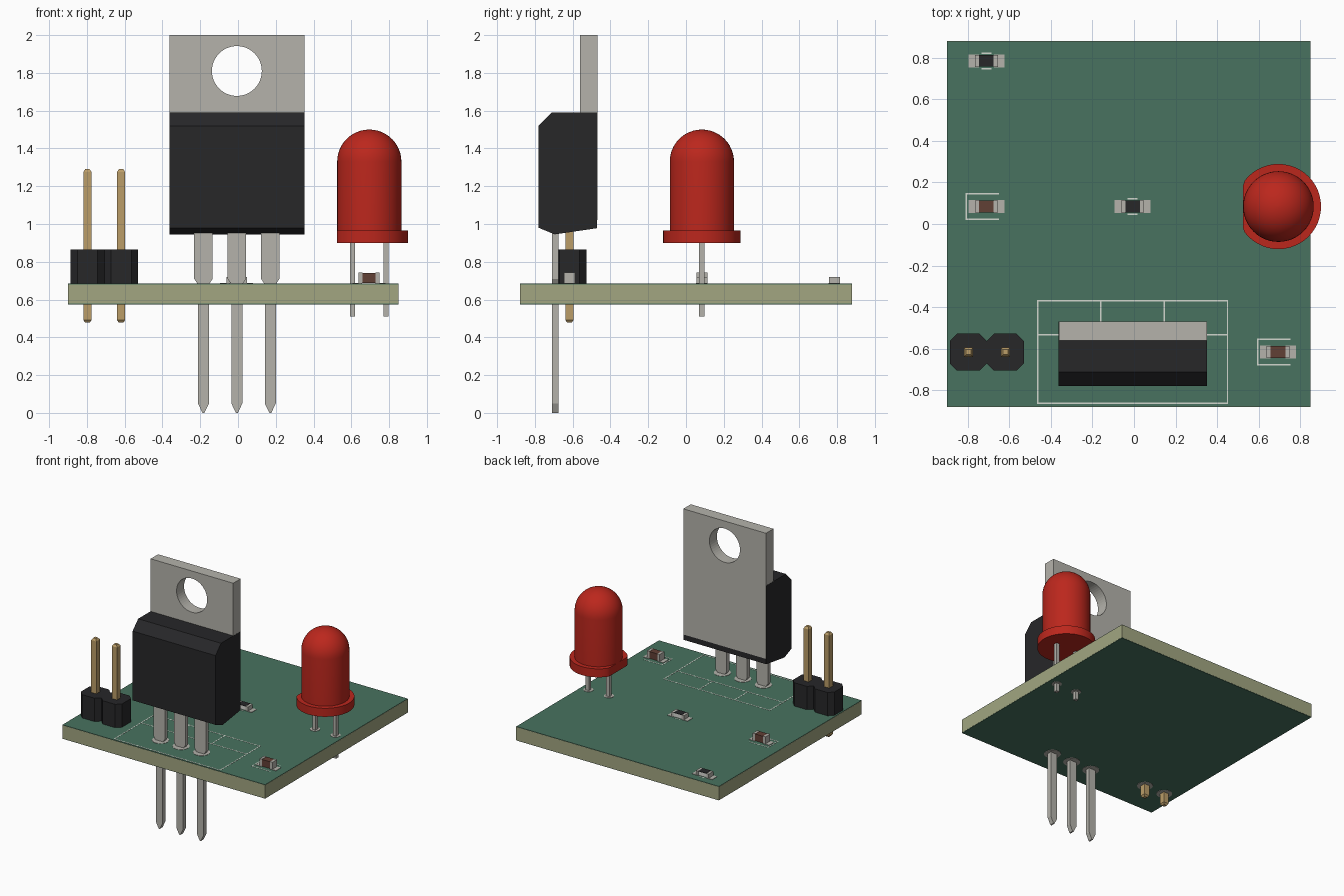
import bpy, bmesh, math

if "Cube" in bpy.data.objects:
    bpy.data.objects.remove(bpy.data.objects["Cube"])


def material(name, r, g, b):
    m = bpy.data.materials.new(name)
    m.diffuse_color = (r, g, b, 1)
    m.use_nodes = True
    m.node_tree.nodes["Principled BSDF"].inputs["Base Color"].default_value = m.diffuse_color
    return m


GREEN = material("solder_mask", 0.065, 0.17, 0.115)
CORE = material("board_core", 0.36, 0.38, 0.22)
BLACK = material("black_plastic", 0.02, 0.02, 0.022)
METAL = material("tinned_metal", 0.46, 0.45, 0.41)
GOLD = material("gold_pin", 0.50, 0.34, 0.14)
RED = material("red_lens", 0.50, 0.02, 0.012)
BROWN = material("ceramic_brown", 0.12, 0.05, 0.035)
WHITE = material("white_ceramic", 0.7, 0.7, 0.66)
SILK = material("white_ink", 0.65, 0.68, 0.62)


def finish(name, bm, mat):
    bmesh.ops.remove_doubles(bm, verts=bm.verts, dist=1e-5)
    bmesh.ops.recalc_face_normals(bm, faces=bm.faces)
    me = bpy.data.meshes.new(name)
    bm.to_mesh(me)
    bm.free()
    ob = bpy.data.objects.new(name, me)
    bpy.context.collection.objects.link(ob)
    if mat:
        me.materials.append(mat)
    return ob


def loft(name, rings, mat):
    """Skin a stack of equal-length point rings and cap both ends."""
    bm = bmesh.new()
    vs = [[bm.verts.new(p) for p in ring] for ring in rings]
    n = len(vs[0])
    for a, b in zip(vs, vs[1:]):
        for i in range(n):
            j = (i + 1) % n
            bm.faces.new((a[i], a[j], b[j], b[i]))
    bm.faces.new(vs[0])
    bm.faces.new(vs[-1])
    return finish(name, bm, mat)


def column(name, x, y, sections, mat):
    """Rectangular column from (half x, half y, z) sections."""
    return loft(name, [[(x + sx * hx, y + sy * hy, z)
                        for sx, sy in ((-1, -1), (1, -1), (1, 1), (-1, 1))]
                       for hx, hy, z in sections], mat)


def box(name, x0, x1, y0, y1, z0, z1, mat):
    hx, hy = (x1 - x0) / 2, (y1 - y0) / 2
    return column(name, x0 + hx, y0 + hy, [(hx, hy, z0), (hx, hy, z1)], mat)


def disc(name, x, y, r, z0, z1, mat, n=24):
    angles = [2 * math.pi * i / n for i in range(n)]
    return loft(name, [[(x + r * math.cos(a), y + r * math.sin(a), z) for a in angles]
                       for z in (z0, z1)], mat)


BOT, TOP = 0.575, 0.684   # outer faces of the board


def ring_pads(x, y, r):
    disc("solder_pad_top", x, y, r, TOP - 0.001, TOP + 0.002, METAL)
    disc("solder_pad_bottom", x, y, r, BOT - 0.002, BOT + 0.001, METAL)


def ink(x0, y0, x1, y1, w=0.0035):
    box("ink_line", min(x0, x1) - w, max(x0, x1) + w, min(y0, y1) - w, max(y0, y1) + w,
        TOP - 0.001, TOP + 0.001, SILK)


# Board core with green mask on both faces
box("board_core", -0.90, 0.85, -0.88, 0.88, BOT + 0.003, TOP - 0.003, CORE)
box("mask_top", -0.899, 0.849, -0.879, 0.879, TOP - 0.003, TOP, GREEN)
box("mask_bottom", -0.899, 0.849, -0.879, 0.879, BOT, BOT + 0.003, GREEN)

# Regulator: moulded body from a side profile
profile = [(-0.47, 1.59), (-0.712, 1.59), (-0.78, 1.52), (-0.78, 0.98),
           (-0.695, 0.945), (-0.47, 0.978)]
loft("regulator_body", [[(x, y, z) for y, z in profile] for x in (-0.363, 0.352)], BLACK)

# Regulator: metal tab with round mounting hole
tab = box("regulator_tab", -0.362, 0.351, -0.56, -0.468, 1.02, 2.0, METAL)
cutter = disc("hole_cutter", 0, 0, 0.132, -0.2, 0.2, METAL, 48)
cutter.rotation_euler.x = math.pi / 2
cutter.location = (-0.006, -0.515, 1.81)
cutter.hide_render = True
cutter.hide_set(True)
cut = tab.modifiers.new("hole", 'BOOLEAN')
cut.operation = 'DIFFERENCE'
cut.solver = 'EXACT'
cut.object = cutter

# Regulator: three stepped, pointed legs
for x in (-0.183, -0.006, 0.171):
    column("regulator_leg", x, -0.693,
           [(0.005, 0.017, 0), (0.029, 0.017, 0.05), (0.029, 0.017, 0.68),
            (0.049, 0.017, 0.71), (0.049, 0.017, 0.97)], METAL)
    ring_pads(x, -0.693, 0.06)

# Two-pin header
for x in (-0.797, -0.619):
    h, c = 0.089, 0.054
    octagon = [(h, -c), (h, c), (c, h), (-c, h), (-h, c), (-h, -c), (-c, -h), (c, -h)]
    loft("header_block", [[(x + u, -0.617 + v, z) for u, v in octagon]
                          for z in (TOP, 0.866)], BLACK)
    p, q = 0.022, 0.012
    column("header_pin", x, -0.617, [(q, q, 0.478), (p, p, 0.492), (p, p, 1.275),
                                     (q, q, 1.29)], GOLD)
    ring_pads(x, -0.617, 0.056)

# LED lens: lathed flange, barrel and dome; the flange has one flat side
LX, LY, R, N = 0.695, 0.084, 0.17, 48
outline = [(0.205, 0.90), (0.205, 0.966), (R, 0.966)]
outline += [(R * math.cos(t), 1.33 + R * math.sin(t))
            for t in [math.radians(7.4 * k) for k in range(12)]]
outline.append((0.004, 1.50))
lens = loft("led_lens", [[(LX + max(-R, r * math.cos(2 * math.pi * i / N)),
                           LY + r * math.sin(2 * math.pi * i / N), z) for i in range(N)]
                         for r, z in outline], RED)
bpy.context.view_layer.objects.active = lens
lens.select_set(True)
bpy.ops.object.shade_smooth_by_angle(angle=math.radians(30))

# LED leads and pads
for x in (0.606, 0.783):
    column("led_lead", x, LY, [(0.014, 0.014, 0.51), (0.014, 0.014, 0.91)], METAL)
    ring_pads(x, LY, 0.036)


# Surface-mount chips: pads, end caps and a coloured body
def chip(x, y, capacitor):
    kind = "capacitor" if capacitor else "resistor"
    z0, z1 = TOP + 0.003, (0.742 if capacitor else 0.719)
    for s in (-1, 1):
        a, b = sorted((x + s * 0.036, x + s * 0.087))
        box(kind + "_pad", a, b, y - 0.031, y + 0.031, TOP - 0.001, TOP + 0.003, METAL)
        a, b = sorted((x + s * 0.035, x + s * 0.055))
        box(kind + "_end", a, b, y - 0.029, y + 0.029, z0, z1, METAL)
    box(kind + "_body", x - 0.036, x + 0.036, y - 0.028, y + 0.028, z0, z1 - 0.002,
        BROWN if capacitor else WHITE)
    if capacitor:
        for v in (-0.061, 0.061):
            ink(x - 0.098, y + v, x + 0.057, y + v)
        ink(x - 0.098, y - 0.061, x - 0.098, y + 0.061)
    else:
        box("resistor_film", x - 0.035, x + 0.035, y - 0.028, y + 0.028,
            z1 - 0.003, z1 + 0.001, BLACK)
        for v in (-0.037, 0.037):
            ink(x - 0.02, y + v, x + 0.02, y + v)


chip(0.693, -0.616, True)
chip(-0.71, 0.084, True)
chip(-0.007, 0.084, False)
chip(-0.71, 0.785, False)

# Printed outline around the regulator
for y in (-0.862, -0.37):
    ink(-0.463, y, 0.45, y)
for x in (-0.463, 0.45):
    ink(x, -0.862, x, -0.37)
ink(-0.463, -0.534, 0.45, -0.534)
for x in (-0.16, 0.146):
    ink(x, -0.534, x, -0.37)
